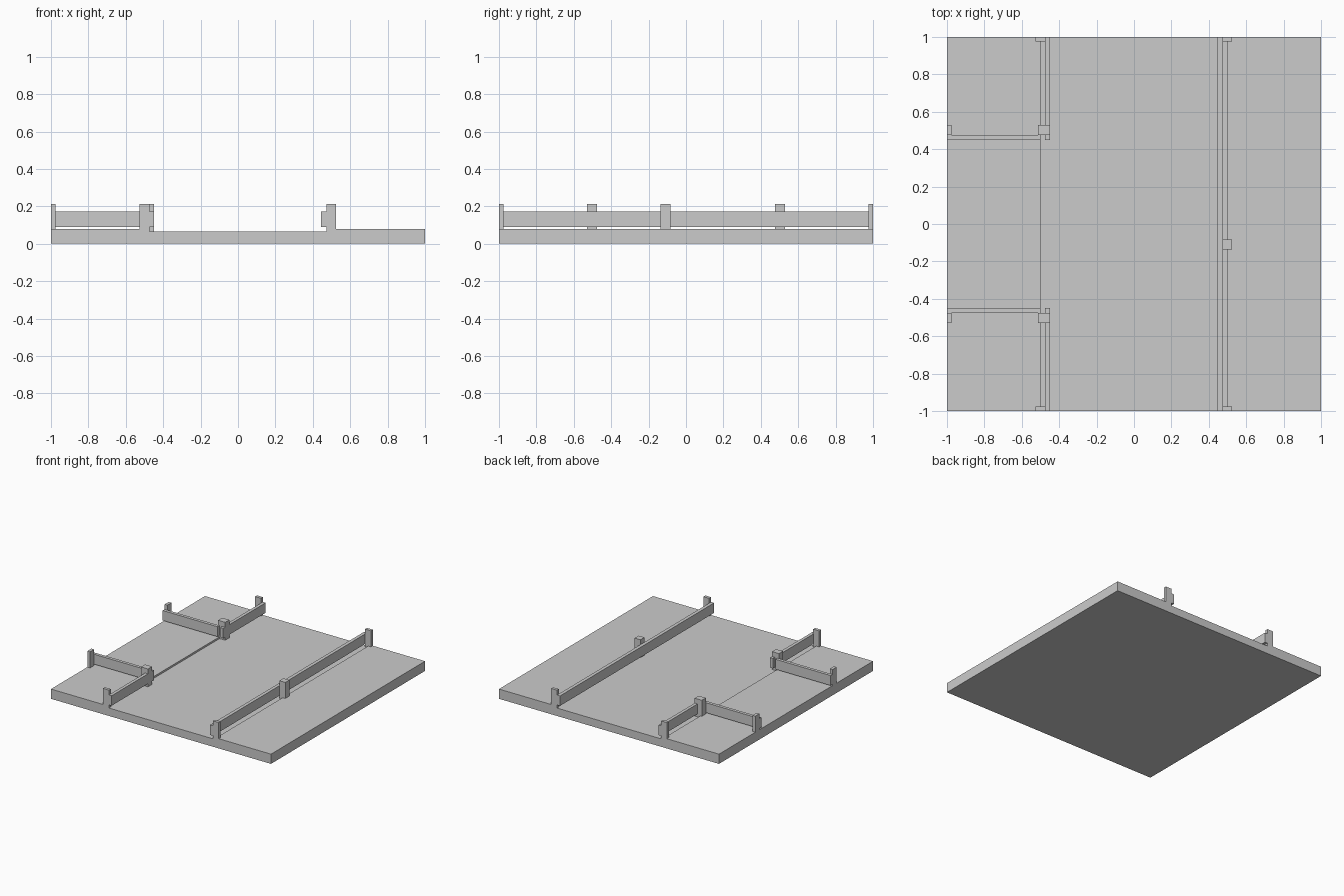
import bpy, bmesh

if "Cube" in bpy.data.objects:
    bpy.data.objects.remove(bpy.data.objects["Cube"])


def box(name, x, y, z):
    """Axis-aligned box from (min, max) ranges."""
    bm = bmesh.new()
    bmesh.ops.create_cube(bm, size=1)
    for v in bm.verts:
        v.co = [r[0] if c < 0 else r[1] for c, r in zip(v.co, (x, y, z))]
    mesh = bpy.data.meshes.new(name)
    bm.to_mesh(mesh)
    bm.free()
    ob = bpy.data.objects.new(name, mesh)
    bpy.context.collection.objects.link(ob)
    return ob


def extrude_profile(name, pts, y0, y1):
    """Closed x-z profile extruded along y."""
    bm = bmesh.new()
    face = bm.faces.new([bm.verts.new((x, y0, z)) for x, z in pts])
    res = bmesh.ops.extrude_face_region(bm, geom=[face])
    verts = [g for g in res["geom"] if isinstance(g, bmesh.types.BMVert)]
    bmesh.ops.translate(bm, verts=verts, vec=(0, y1 - y0, 0))
    bmesh.ops.recalc_face_normals(bm, faces=bm.faces)
    mesh = bpy.data.meshes.new(name)
    bm.to_mesh(mesh)
    bm.free()
    ob = bpy.data.objects.new(name, mesh)
    bpy.context.collection.objects.link(ob)


RAIL_Z = (0.09, 0.172)
ROAD, KERB, TOP = 0.065, 0.08, 0.212

# Ground tile with sunken roadway
extrude_profile("ground_tile", [(-1, 0), (1, 0), (1, KERB), (0.5, KERB), (0.5, ROAD),
                                (-0.5, ROAD), (-0.5, KERB), (-1, KERB)], -1, 1)

# Long barrier on the right
box("right_rail", (0.445, 0.473), (-1, 1), RAIL_Z)
for y in ((-1, -0.975), (-0.136, -0.083), (0.975, 1)):
    box("right_post", (0.472, 0.525), y, (ROAD, TOP))

# Corner barriers on the left, mirrored front to back
for s in (-1, 1):
    def span(a, b):
        return tuple(sorted((s * a, s * b)))
    box("road_rail", (-0.475, -0.449), span(0.449, 1), RAIL_Z)
    box("side_rail", (-1, -0.5), span(0.449, 0.475), RAIL_Z)
    box("corner_post", (-0.513, -0.449), span(0.475, 0.528), (ROAD, TOP))
    box("road_end_post", (-0.527, -0.474), span(0.975, 1), (ROAD, TOP))
    box("side_end_post", (-1, -0.975), span(0.475, 0.528), (KERB, TOP))
